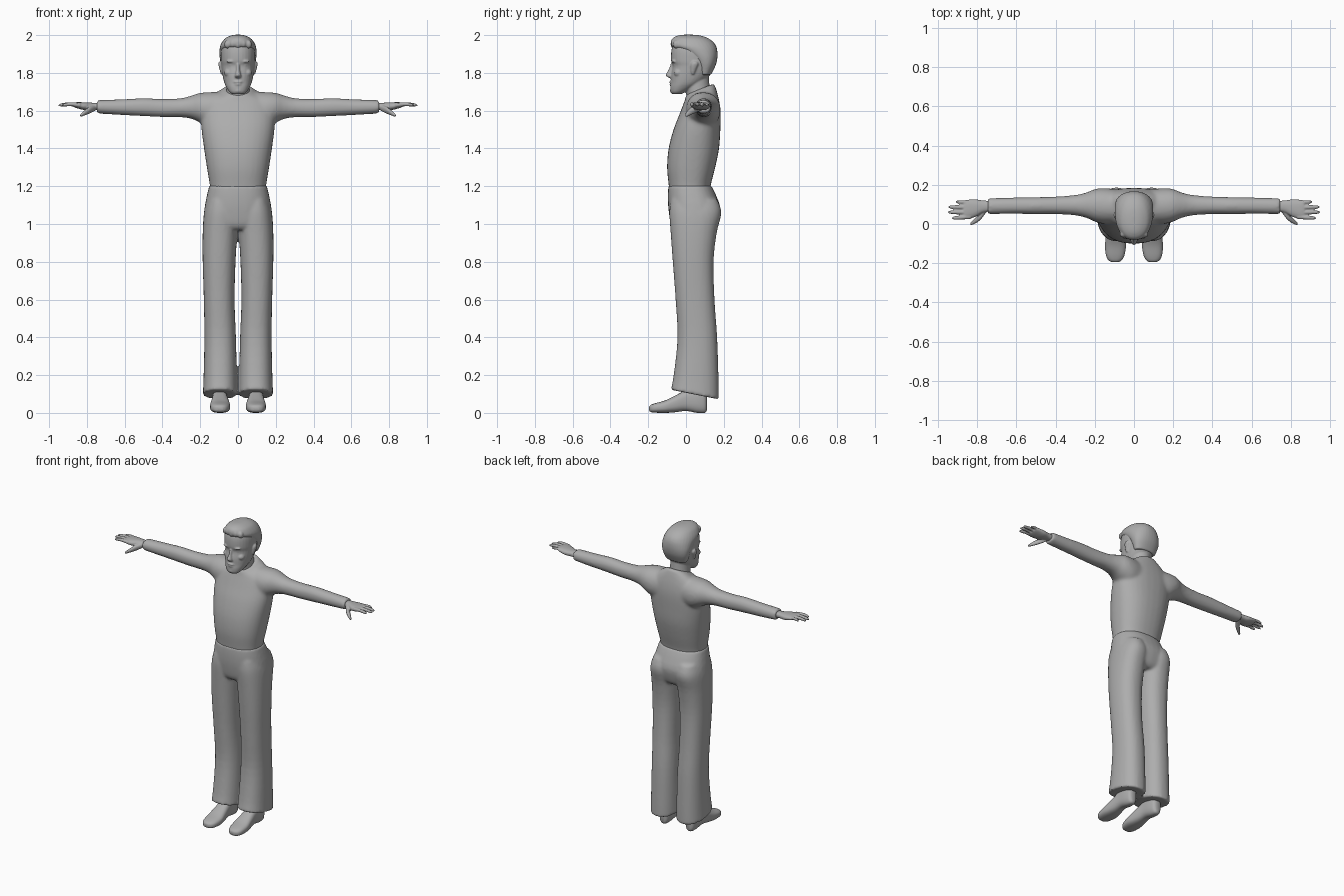
import bpy, bmesh, math

grey = bpy.data.materials.new("plain grey")
grey.diffuse_color = (0.42, 0.42, 0.42, 1)
ORDER = {"x": (1, 2, 0), "y": (0, 2, 1), "z": (0, 1, 2)}


def spline(rows, steps):
    """Catmull-Rom interpolation between section rows."""
    rows = [tuple(r) + (0.0,) * (6 - len(r)) for r in rows]
    out = []
    for i in range(len(rows) - 1):
        p0, p1 = rows[max(i - 1, 0)], rows[i]
        p2, p3 = rows[i + 1], rows[min(i + 2, len(rows) - 1)]
        for k in range(steps):
            t = k / steps
            out.append([0.5 * (2 * b + (c - a) * t + (2 * a - 5 * b + 4 * c - d) * t * t
                               + (3 * b - a - 3 * c + d) * t ** 3)
                        for a, b, c, d in zip(p0, p1, p2, p3)])
    return out + [rows[-1]]


def loft(bm, axis, rows, power=2.0, mirror=False, sides=32, steps=4):
    """Closed loft; row = position, a min, a max, b min, b max, tilt."""
    ia, ib, it = ORDER[axis]
    for sign in ((1, -1) if mirror else (1,)):
        rings = []
        for t, a0, a1, b0, b1, tilt in spline(rows, steps):
            ring = []
            for k in range(sides):
                ang = 2 * math.pi * k / sides
                c, s = math.cos(ang), math.sin(ang)
                u = math.copysign(abs(c) ** (2 / power), c) * (a1 - a0) / 2
                v = math.copysign(abs(s) ** (2 / power), s) * (b1 - b0) / 2
                p = [0, 0, 0]
                p[ia], p[ib], p[it] = (a0 + a1) / 2 + u, (b0 + b1) / 2 + v, t + tilt * v
                p[0] *= sign
                ring.append(bm.verts.new(p))
            rings.append(ring)
        faces = [bm.faces.new(rings[0]), bm.faces.new(rings[-1][::-1])]
        for r, q in zip(rings, rings[1:]):
            for k in range(sides):
                n = (k + 1) % sides
                faces.append(bm.faces.new((r[k], q[k], q[n], r[n])))
        bmesh.ops.recalc_face_normals(bm, faces=faces)


def blob(bm, c, r, mirror=False):
    rows = []
    for k in range(9):
        a = math.pi * (0.03 + 0.94 * k / 8)
        s = math.sin(a)
        rows.append((c[2] - r[2] * math.cos(a), c[0] - r[0] * s, c[0] + r[0] * s,
                     c[1] - r[1] * s, c[1] + r[1] * s))
    loft(bm, "z", rows, mirror=mirror, sides=16, steps=1)


def finish(name, bm, voxel=0, smooth=0):
    me = bpy.data.meshes.new(name)
    bm.to_mesh(me)
    bm.free()
    me.materials.append(grey)
    ob = bpy.data.objects.new(name, me)
    bpy.context.collection.objects.link(ob)
    for o in bpy.context.selected_objects:
        o.select_set(False)
    ob.select_set(True)
    bpy.context.view_layer.objects.active = ob
    if voxel:  # fuse overlapping forms into one soft skin
        m = ob.modifiers.new("fuse", "REMESH")
        m.mode, m.voxel_size, m.use_smooth_shade = "VOXEL", voxel, True
        s = ob.modifiers.new("soften", "SMOOTH")
        s.factor, s.iterations = 0.5, smooth
        bpy.ops.object.modifier_apply(modifier="fuse")
        bpy.ops.object.modifier_apply(modifier="soften")
    bpy.ops.object.shade_smooth_by_angle(angle=math.radians(50))


# shirt: torso with both sleeves
bm = bmesh.new()
loft(bm, "z", [(1.17, -.148, .148, -.088, .128), (1.21, -.15, .15, -.092, .132),
               (1.3, -.165, .165, -.1, .155), (1.4, -.18, .18, -.092, .175),
               (1.5, -.193, .193, -.066, .182), (1.58, -.195, .195, -.035, .184),
               (1.64, -.18, .18, -.012, .178), (1.68, -.135, .135, -.004, .165, .2),
               (1.705, -.085, .085, -.002, .152, .4), (1.715, -.072, .072, .004, .146, .4)], 2.35)
loft(bm, "x", [(.08, .0, .175, 1.5, 1.7), (.15, .0, .183, 1.51, 1.698),
               (.2, .012, .178, 1.535, 1.694), (.24, .03, .162, 1.555, 1.682),
               (.3, .044, .148, 1.565, 1.666), (.4, .05, .14, 1.566, 1.662),
               (.5, .05, .137, 1.571, 1.666), (.62, .052, .135, 1.577, 1.66),
               (.747, .05, .132, 1.585, 1.656)], 2.1, True)
finish("shirt", bm, .009, 8)

# trousers: pelvis and two flared legs with sloping hems
bm = bmesh.new()
loft(bm, "z", [(.97, -.17, .17, -.06, .14), (1.0, -.183, .183, -.08, .165),
               (1.08, -.178, .178, -.093, .182), (1.15, -.165, .165, -.096, .16),
               (1.205, -.152, .152, -.093, .133)], 2.4)
loft(bm, "z", [(.097, .004, .186, -.08, .174, -.2), (.2, .006, .182, -.064, .172, -.08),
               (.4, .011, .178, -.045, .165), (.6, .018, .181, -.055, .151),
               (.8, .013, .187, -.07, .146), (.95, .004, .187, -.081, .162),
               (1.06, .0, .18, -.088, .187), (1.13, .02, .16, -.08, .165)], 2.3, True)
finish("trousers", bm, .009, 4)

# shoes
bm = bmesh.new()
loft(bm, "y", [(-.195, .08, .112, .012, .034), (-.185, .063, .13, .004, .043),
               (-.16, .049, .143, .001, .052), (-.11, .041, .148, .0, .066),
               (-.06, .047, .143, .003, .09), (0, .056, .136, .01, .12),
               (.06, .058, .134, .0, .135), (.098, .066, .126, .0, .12),
               (.11, .08, .112, .012, .09)], 2.6, True)
finish("shoes", bm)

# hands: palm, four fingers and thumb
bm = bmesh.new()
loft(bm, "x", [(.72, .065, .118, 1.6, 1.642), (.77, .058, .12, 1.604, 1.642),
               (.81, .036, .126, 1.603, 1.644), (.85, .026, .124, 1.612, 1.645),
               (.87, .032, .118, 1.62, 1.643)], 2.3, True, 24)
for root, tip, length, r in ((.036, .03, .93, .0105), (.06, .06, .95, .0105),
                             (.085, .087, .948, .0105), (.108, .114, .912, .009)):
    rows = []
    for f, k, z in ((0, 1.1, 1.629), (.5, 1, 1.634), (.85, .85, 1.631), (1, .4, 1.628)):
        x, y = .835 + (length - .835) * f, root + (tip - root) * f
        rows.append((x, y - r * k, y + r * k, z - r * k, z + r * k))
    loft(bm, "x", rows, 2, True, 12)
loft(bm, "x", [(.755, .058, .09, 1.6, 1.63), (.785, .02, .058, 1.585, 1.622),
               (.815, .0, .028, 1.573, 1.6), (.836, -.008, .006, 1.566, 1.58)],
     2, True, 16)
finish("hands", bm, .0045, 2)

# head: skull, neck, facial features and ears
bm = bmesh.new()
loft(bm, "z", [(1.687, -.03, .03, -.072, -.025), (1.7, -.046, .046, -.081, .0),
               (1.725, -.062, .062, -.083, .05), (1.75, -.073, .073, -.08, .09),
               (1.79, -.082, .082, -.079, .128), (1.835, -.088, .088, -.071, .15),
               (1.865, -.091, .091, -.079, .16), (1.92, -.09, .09, -.077, .158),
               (1.96, -.076, .076, -.062, .13), (1.985, -.045, .045, -.03, .085)], 2.25)
loft(bm, "z", [(1.62, -.075, .075, .02, .15), (1.69, -.064, .064, .0, .137),
               (1.73, -.061, .061, -.008, .125), (1.8, -.06, .06, -.01, .12)])
loft(bm, "z", [(1.77, -.012, .012, -.06, -.082), (1.78, -.018, .018, -.06, -.1),
               (1.79, -.016, .016, -.06, -.108), (1.815, -.01, .01, -.06, -.094),
               (1.85, -.008, .008, -.06, -.08)], 2, False, 16)
blob(bm, (.036, -.064, 1.861), (.026, .014, .008), True)   # brows
blob(bm, (.035, -.052, 1.841), (.015, .014, .008), True)   # eyes
blob(bm, (.05, -.04, 1.8), (.024, .025, .022), True)       # cheeks
blob(bm, (0, -.075, 1.752), (.026, .015, .006))            # upper lip
blob(bm, (0, -.074, 1.739), (.022, .014, .006))            # lower lip
blob(bm, (0, -.07, 1.706), (.024, .015, .014))             # chin
loft(bm, "z", [(1.792, .078, .09, .03, .043), (1.81, .08, .096, .025, .05),
               (1.845, .082, .104, .026, .064), (1.86, .082, .1, .034, .06)], 2, True, 16)
finish("head", bm, .0045, 3)

# short swept hair
bm = bmesh.new()
loft(bm, "z", [(1.79, -.074, .074, .065, .133), (1.84, -.09, .09, .05, .157),
               (1.88, -.097, .097, .02, .166), (1.915, -.098, .098, -.03, .166),
               (1.94, -.095, .095, -.074, .16), (1.962, -.085, .085, -.081, .146),
               (1.983, -.068, .068, -.071, .118), (1.997, -.04, .04, -.045, .08),
               (2.002, -.015, .015, -.015, .04)], 2.2)
for k in range(5):  # locks over the forehead
    x = -.056 + .028 * k
    blob(bm, (x, -.064 + 4 * x * x, 1.951 + .004 * (k % 2)), (.017, .018, .022))
finish("hair", bm, .005, 3)
